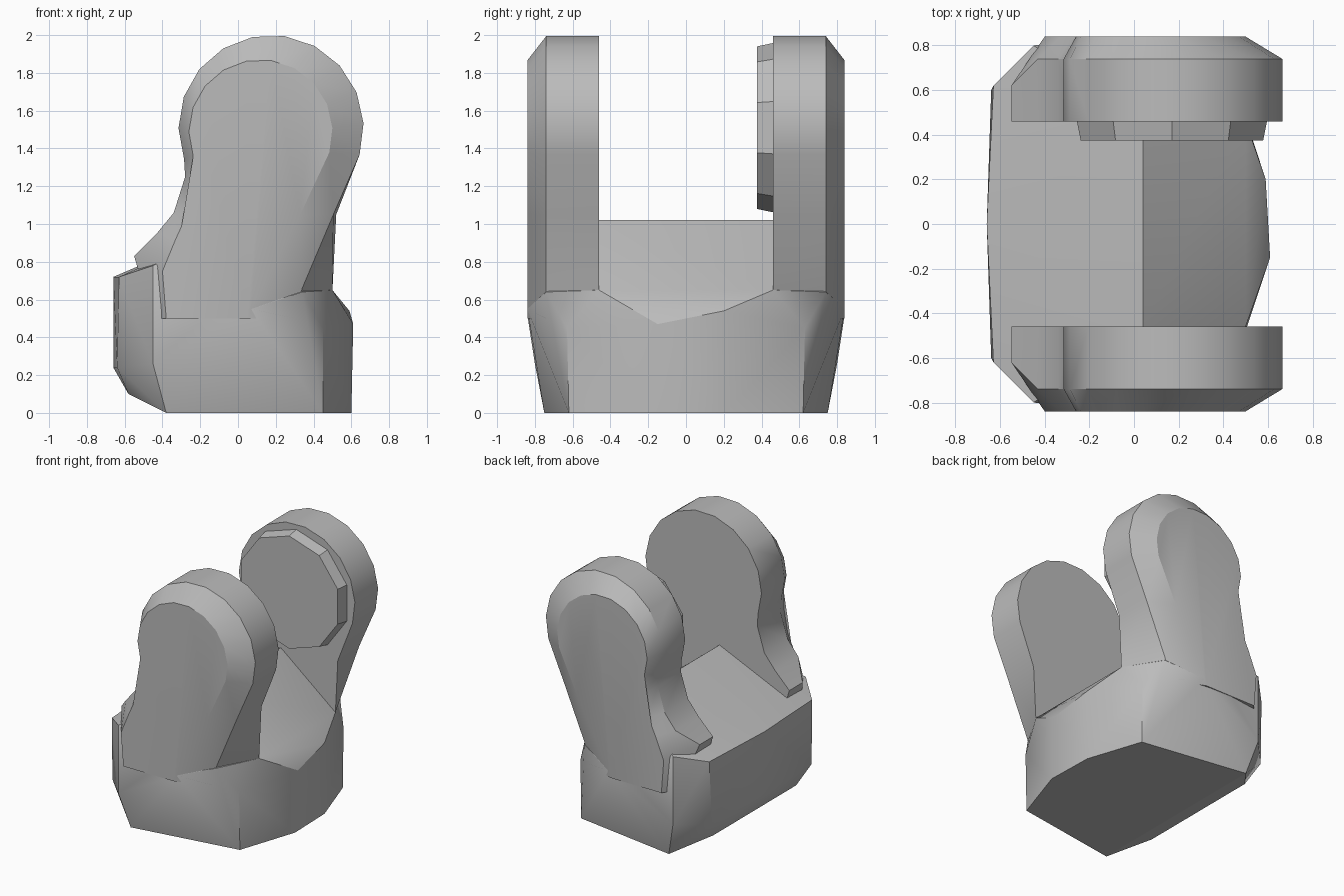
import bpy, bmesh, math

cube = bpy.data.objects.get("Cube")
if cube:
    bpy.data.objects.remove(cube)

grey = bpy.data.materials.new("plain grey")
grey.use_nodes = True
grey.diffuse_color = (0.5, 0.5, 0.5, 1)
grey.node_tree.nodes["Principled BSDF"].inputs["Base Color"].default_value = (0.5, 0.5, 0.5, 1)


def finish(name, bm, angle=30):
    bmesh.ops.recalc_face_normals(bm, faces=bm.faces)
    mesh = bpy.data.meshes.new(name)
    bm.to_mesh(mesh)
    bm.free()
    mesh.materials.append(grey)
    obj = bpy.data.objects.new(name, mesh)
    bpy.context.scene.collection.objects.link(obj)
    bpy.ops.object.select_all(action='DESELECT')
    obj.select_set(True)
    bpy.context.view_layer.objects.active = obj
    bpy.ops.object.shade_smooth_by_angle(angle=math.radians(angle))
    return obj


def loft(name, rings, angle=30):
    """Bridge equal-length closed rings and cap both ends."""
    bm = bmesh.new()
    loops = [[bm.verts.new(p) for p in ring] for ring in rings]
    n = len(loops[0])
    for a, b in zip(loops, loops[1:]):
        for i in range(n):
            j = (i + 1) % n
            bm.faces.new((a[i], a[j], b[j], b[i]))
    caps = [bm.faces.new(loops[0]), bm.faces.new(loops[-1])]
    bmesh.ops.triangulate(bm, faces=caps)
    return finish(name, bm, angle)


def arc(cx, cz, r, count=12, start=-17, end=200):
    steps = [math.radians(start + (end - start) * i / (count - 1)) for i in range(count)]
    return [(cx + r * math.cos(t), cz + r * math.sin(t)) for t in steps]


# Base block: faceted hull, symmetric front to back
half = [
    (-0.38, 0.75, 0), (0.45, 0.62, 0),                        # footprint
    (-0.58, 0.50, 0.10), (-0.64, 0.60, 0.24), (-0.45, 0.80, 0.26),
    (-0.63, 0.62, 0.72), (-0.45, 0.80, 0.78),                 # rear cheek
    (-0.15, 0.84, 0.52), (0.07, 0.84, 0.55),                  # side bulge
    (0.34, 0.74, 0.64), (0.45, 0.63, 0.45), (0.50, 0.46, 0.65),
    (0.04, 0.46, 1.02),                                       # ridge
]
single = [
    (0.60, -0.17, 0), (0.59, 0.20, 0), (0.61, -0.15, 0.47), (0.59, 0.20, 0.54),
    (-0.66, 0, 0.24), (-0.66, 0, 0.72),
]
bm = bmesh.new()
for p in single + half + [(x, -y, z) for x, y, z in half]:
    bm.verts.new(p)
hull = bmesh.ops.convex_hull(bm, input=bm.verts)
bmesh.ops.delete(bm, geom=[v for v in bm.verts if not v.link_faces], context='VERTS')
finish("base", bm, 25)

# Arms: rounded head on a flared stem, chamfered on the outer side
head = arc(0.175, 1.51, 0.49)
flank = [(-0.28, 1.25), (-0.34, 1.06), (-0.43, 0.95), (-0.55, 0.83), (-0.45, 0.5)]
outer_flank = [(-0.24, 1.22), (-0.27, 1.05), (-0.33, 0.92), (-0.40, 0.75), (-0.38, 0.5)]
inner = [(0.45, 0.5), (0.50, 0.65), (0.52, 1.05)] + head + flank
middle = [(0.30, 0.5), (0.34, 0.66), (0.505, 1.05)] + head + flank
outer = [(0.05, 0.5), (0.07, 0.55), (0.33, 1.05)] + arc(0.12, 1.49, 0.38) + outer_flank
for name, side in (("front_arm", -1), ("back_arm", 1)):
    rings = []
    for depth, ring in ((0.46, inner), (0.74, middle), (0.84, outer)):
        # the flared flank curves inward away from the outer face
        rings.append([(x, side * (depth - (0.12 if x < -0.5 and depth > 0.7 else 0)), z)
                      for x, z in ring])
    loft(name, rings)

# Boss on the inner face of the back arm
sides = 10
rings = []
for y, r, turn in ((0.375, 0.43, 0.5), (0.47, 0.45, 0.5)):
    rings.append([(0.17 + r * math.cos(math.tau * (i + turn) / sides), y,
                   1.51 + r * math.sin(math.tau * (i + turn) / sides)) for i in range(sides)])
loft("boss", rings, 20)
